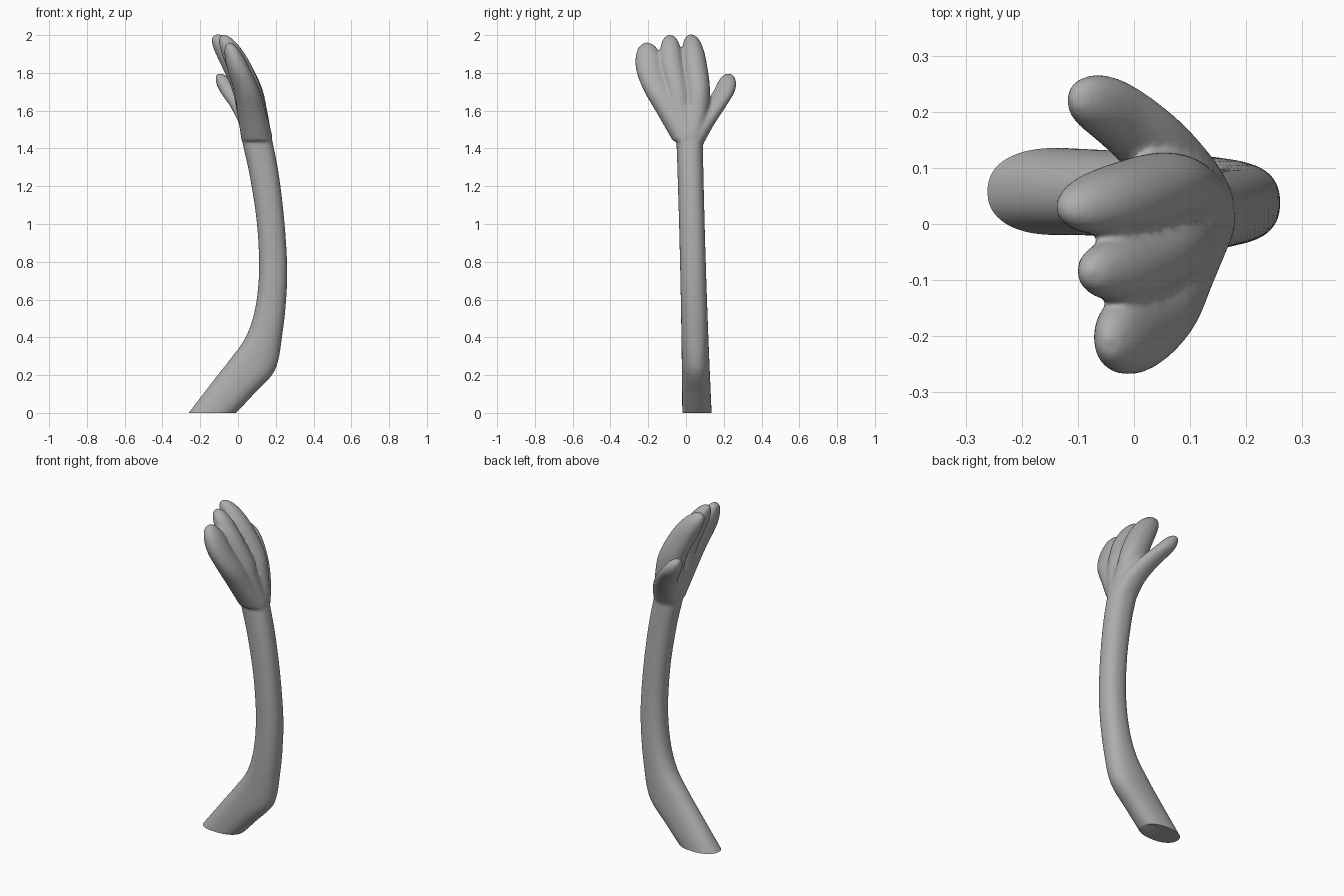
import bpy, bmesh, math
from mathutils import Vector

cube = bpy.data.objects.get("Cube")
if cube:
    bpy.data.objects.remove(cube, do_unlink=True)

SIDES, STEPS = 32, 10


def smooth_path(points):
    """Points along a smooth curve that passes through every given point."""
    pts = [Vector(p) for p in points]
    last = len(pts) - 1
    path = []
    for i in range(last):
        a, b, c, d = pts[max(i - 1, 0)], pts[i], pts[i + 1], pts[min(i + 2, last)]
        for k in range(STEPS):
            t = k / STEPS
            path.append(b + ((c - a) * t + (2 * a - 5 * b + 4 * c - d) * t ** 2
                             + (3 * b - a - 3 * c + d) * t ** 3) / 2)
    return path + [pts[-1]]


def loft(bm, slices, power):
    """Closed tube through level rounded slices: centre, half width, half depth."""
    rings = []
    for centre, half_x, half_y in slices:
        ring = []
        for k in range(SIDES):
            angle = math.tau * k / SIDES
            c, s = math.cos(angle), math.sin(angle)
            x = math.copysign(abs(c) ** (2 / power), c) * half_x
            y = math.copysign(abs(s) ** (2 / power), s) * half_y
            ring.append(bm.verts.new(centre + Vector((x, y, 0))))
        rings.append(ring)
    for low, high in zip(rings, rings[1:]):
        for k in range(SIDES):
            n = (k + 1) % SIDES
            bm.faces.new((low[k], low[n], high[n], high[k]))
    bm.faces.new(rings[0][::-1])
    bm.faces.new(rings[-1])


def add_arm(bm, outline):
    """Arm from its two side edges; the depth narrows gently above the base."""
    slices = []
    for z, left, right in smooth_path(outline):
        centre = Vector(((left + right) / 2, 0.058 - 0.027 * z, z))
        slices.append((centre, (right - left) / 2, 0.068 + 0.01 * (1 - z) ** 2))
    loft(bm, slices, 2.3)


def add_finger(bm, root_x, tip_x, half_y, spine):
    """Finger along a spine, tapering in width and closing in a round tip."""
    path = smooth_path(spine)
    bottom, top = path[0].z, path[-1].z
    slices = []
    for p in path:
        t = (p.z - bottom) / (top - bottom)
        cap = max(math.sqrt(max(1 - t ** 8, 0)), 0.03)
        slices.append((p, (root_x + (tip_x - root_x) * t) * cap, half_y * cap))
    loft(bm, slices, 2.1)


bm = bmesh.new()

# Arm: height, then the two side edges
add_arm(bm, [(-.08, -.325, -.1), (0, -.262, -.01), (.1, -.185, .085), (.2, -.108, .18),
             (.28, -.045, .214), (.4, .04, .233), (.55, .09, .251), (.75, .111, .261),
             (1, .1, .247), (1.25, .063, .218), (1.45, .02, .18), (1.62, 0, .14)])

# Little finger
add_finger(bm, .082, .056, .08, [(.1, .01, 1.44), (.073, -.07, 1.58), (.048, -.14, 1.7),
                                 (.004, -.188, 1.82), (-.046, -.207, 1.962)])
# Middle finger
add_finger(bm, .083, .064, .065, [(.1, .01, 1.46), (.072, -.03, 1.6), (.049, -.047, 1.72),
                                  (-.005, -.077, 1.86), (-.078, -.085, 2.004)])
# Index finger
add_finger(bm, .08, .083, .066, [(.1, .03, 1.46), (.074, .055, 1.6), (.046, .061, 1.72),
                                 (-.02, .045, 1.86), (-.108, .026, 2.006)])
# Thumb
add_finger(bm, .078, .054, .06, [(.105, .03, 1.42), (.08, .085, 1.52), (.025, .15, 1.62),
                                 (-.045, .205, 1.71), (-.098, .225, 1.798)])

mesh = bpy.data.meshes.new("arm_and_hand")
bm.to_mesh(mesh)
bm.free()
arm = bpy.data.objects.new("arm_and_hand", mesh)
bpy.context.collection.objects.link(arm)

# Fuse into one soft skin
fuse = arm.modifiers.new("fuse", 'REMESH')
fuse.mode = 'VOXEL'
fuse.voxel_size = 0.008
soften = arm.modifiers.new("soften", 'SMOOTH')
soften.factor = 0.5
soften.iterations = 8
bpy.context.view_layer.update()
fused = arm.evaluated_get(bpy.context.evaluated_depsgraph_get())
bm = bmesh.new()
bm.from_mesh(fused.to_mesh())
fused.to_mesh_clear()
arm.modifiers.clear()

# Flat cut at the lower end
bmesh.ops.bisect_plane(bm, geom=bm.verts[:] + bm.edges[:] + bm.faces[:],
                       plane_co=(0, 0, 0), plane_no=(0, 0, 1), clear_inner=True)
bmesh.ops.edgeloop_fill(bm, edges=[e for e in bm.edges if e.is_boundary])
bmesh.ops.recalc_face_normals(bm, faces=bm.faces[:])
bm.to_mesh(mesh)
bm.free()

# Plain grey skin
grey = bpy.data.materials.new("plain_grey")
grey.use_nodes = True
colour = (0.42, 0.42, 0.42, 1)
grey.diffuse_color = colour
grey.node_tree.nodes["Principled BSDF"].inputs["Base Color"].default_value = colour
mesh.materials.append(grey)

bpy.ops.object.select_all(action='DESELECT')
arm.select_set(True)
bpy.context.view_layer.objects.active = arm
bpy.ops.object.shade_smooth_by_angle(angle=math.radians(50))
